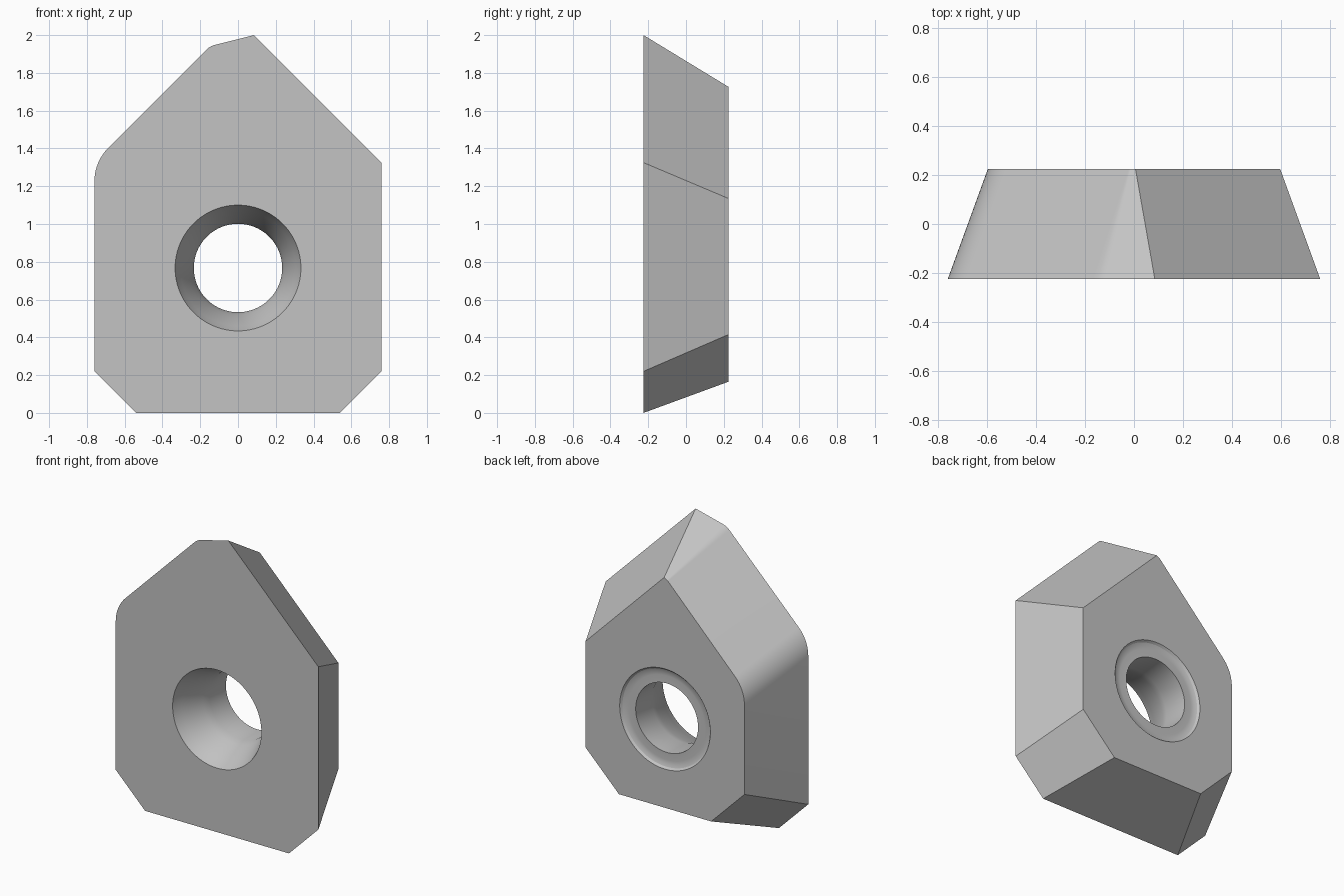
import bpy, bmesh, math
from mathutils import Vector

HALF = 0.225          # half thickness of the plate
HOLE_Z = 0.767        # height of the screw hole
SEGMENTS = 96

cube = bpy.data.objects.get("Cube")
if cube:
    bpy.data.objects.remove(cube, do_unlink=True)

steel = bpy.data.materials.new("carbide grey")
steel.use_nodes = True
grey = (0.55, 0.55, 0.55, 1)
steel.diffuse_color = grey
steel.node_tree.nodes["Principled BSDF"].inputs["Base Color"].default_value = grey


def rounded(corners, steps=10):
    """Outline points; corners given as x, z, radius."""
    points = []
    for i, (x, z, r) in enumerate(corners):
        p = Vector((x, z))
        if not r:
            points.append(p)
            continue
        a = (Vector(corners[i - 1][:2]) - p).normalized()
        b = (Vector(corners[(i + 1) % len(corners)][:2]) - p).normalized()
        half = a.angle(b) / 2
        centre = p + (a + b).normalized() * r / math.sin(half)
        start = p + a * r / math.tan(half) - centre
        end = p + b * r / math.tan(half) - centre
        for s in range(steps + 1):
            points.append(centre + start.lerp(end, s / steps).normalized() * r)
    return points


def ring(bm, points, y):
    return [bm.verts.new((p[0], y, p[1])) for p in points]


def bridge(bm, a, b):
    for i in range(len(a)):
        j = (i + 1) % len(a)
        bm.faces.new((a[i], a[j], b[j], b[i]))


def cap(bm, outer, inner):
    """Flat face between an outline and the hole rim."""
    edges = []
    for loop in (outer, inner):
        edges += [bm.edges.get((loop[i - 1], loop[i])) for i in range(len(loop))]
    bmesh.ops.triangle_fill(bm, edges=edges, use_beauty=True)


# Outlines of the large front face and the smaller relieved back face
front_outline = rounded([
    (-0.54, 0, 0), (0.54, 0, 0), (0.76, 0.22, 0), (0.76, 1.325, 0),
    (0.085, 2, 0), (-0.148, 1.942, 0.1), (-0.76, 1.33, 0.25), (-0.76, 0.22, 0)])
back_outline = rounded([
    (-0.346, 0.165, 0), (0.346, 0.165, 0), (0.596, 0.415, 0), (0.596, 1.135, 0),
    (0.006, 1.726, 0), (-0.018, 1.712, 0.04), (-0.596, 1.124, 0.25), (-0.596, 0.415, 0)])

# Hole profile as radius, y: flared seat, throat, shallow groove at the back
seat = [(0.333, -HALF), (0.323, -0.2), (0.306, -0.165), (0.286, -0.12),
        (0.266, -0.07), (0.248, -0.02), (0.234, 0.03)]
groove = [(0.234, 0.205), (0.285, 0.203), (0.31, 0.205), (0.328, 0.212), (0.34, HALF)]

bm = bmesh.new()
front = ring(bm, front_outline, -HALF)
back = ring(bm, back_outline, HALF)
bridge(bm, front, back)

rims = []
for radius, y in seat + groove:
    turn = [2 * math.pi * k / SEGMENTS for k in range(SEGMENTS)]
    rims.append(ring(bm, [(radius * math.cos(t), HOLE_Z + radius * math.sin(t)) for t in turn], y))
for a, b in zip(rims, rims[1:]):
    bridge(bm, a, b)

cap(bm, front, rims[0])
cap(bm, back, rims[-1])
bmesh.ops.recalc_face_normals(bm, faces=bm.faces)

mesh = bpy.data.meshes.new("cutting_insert")
bm.to_mesh(mesh)
bm.free()
mesh.materials.append(steel)
insert = bpy.data.objects.new("cutting_insert", mesh)
bpy.context.collection.objects.link(insert)

# Smooth curved walls, crisp edges
bpy.ops.object.select_all(action='DESELECT')
insert.select_set(True)
bpy.context.view_layer.objects.active = insert
bpy.ops.object.shade_smooth_by_angle(angle=math.radians(20))
